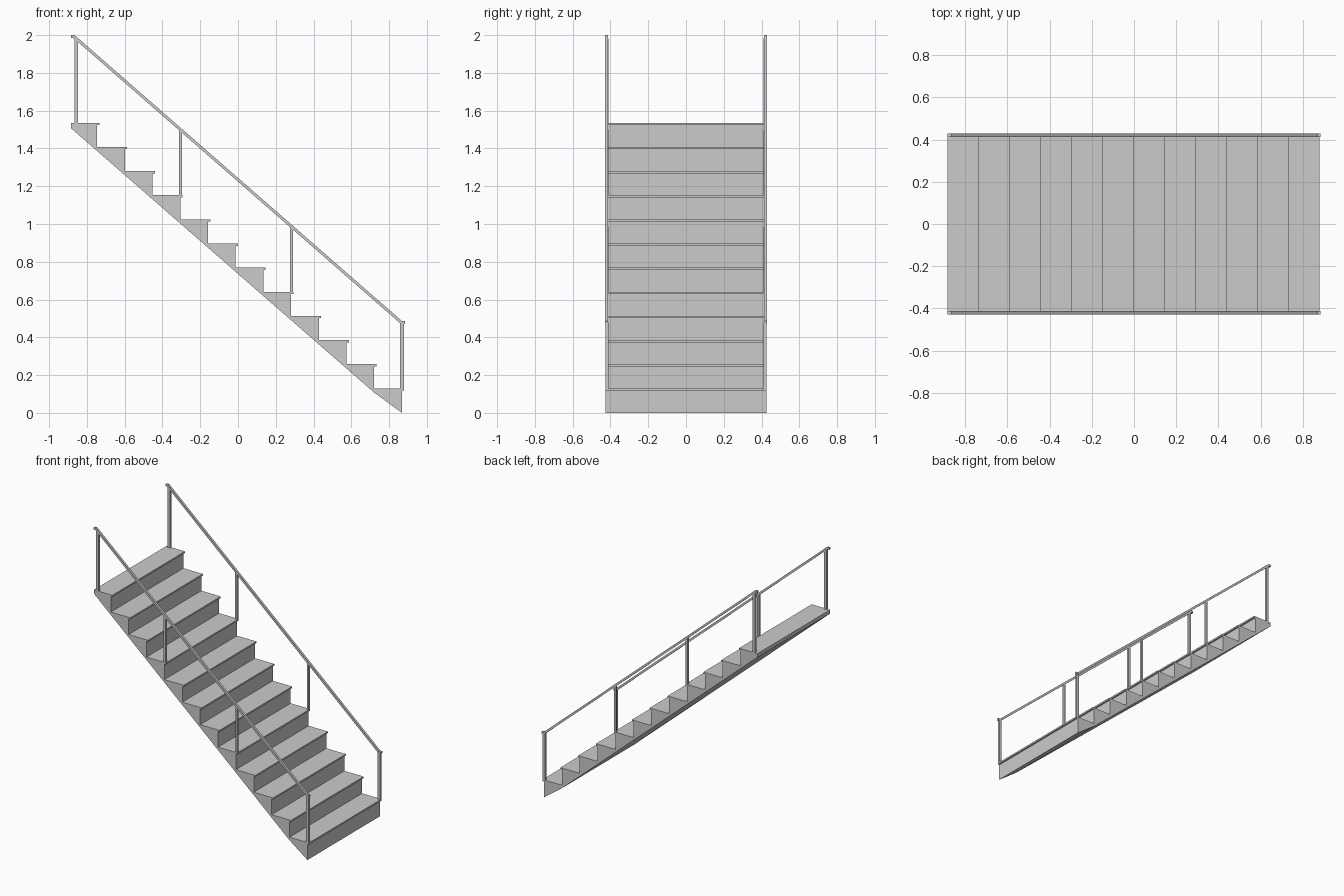
import bpy, bmesh

if "Cube" in bpy.data.objects:
    bpy.data.objects.remove(bpy.data.objects["Cube"])

STEPS, RUN, RISE = 12, 0.1467, 0.1278
NOSE_X, TOP_Z, HALF_W = 0.88, 0.13, 0.426
OVERHANG, TREAD_T = 0.012, 0.012
BACK_X = -0.885


def extrude_profile(name, pts, y0, y1):
    """Extrude an x-z outline along y into a flat-shaded solid."""
    bm = bmesh.new()
    face = bm.faces.new([bm.verts.new((x, y0, z)) for x, z in pts])
    res = bmesh.ops.extrude_face_region(bm, geom=[face])
    moved = [g for g in res["geom"] if isinstance(g, bmesh.types.BMVert)]
    bmesh.ops.translate(bm, verts=moved, vec=(0, y1 - y0, 0))
    bmesh.ops.recalc_face_normals(bm, faces=bm.faces)
    mesh = bpy.data.meshes.new(name)
    bm.to_mesh(mesh)
    bm.free()
    obj = bpy.data.objects.new(name, mesh)
    bpy.context.collection.objects.link(obj)
    return obj


# Stair flight: stepped outline with overhanging nosings, sloped underside
outline = [(NOSE_X - OVERHANG, 0.0)]
for i in range(STEPS):
    nose, top = NOSE_X - i * RUN, TOP_Z + i * RISE
    riser = nose - OVERHANG
    back = BACK_X if i == STEPS - 1 else riser - RUN
    outline += [(riser, top - TREAD_T), (nose, top - TREAD_T),
                (nose, top), (back, top)]
outline += [(BACK_X, 1.508), (0.72, 0.108)]
extrude_profile("stair_flight", outline, -HALF_W, HALF_W)

# Handrail: sloped bar with short level ends
T = 0.0075
path = [(-0.885, 1.992), (-0.868, 1.992), (0.866, 0.478), (0.884, 0.478)]
rail = [(x + d, z + T) for (x, z), d in zip(path, (0, 0.003, 0.003, 0))]
rail += [(x + d, z - T) for (x, z), d in
         reversed(list(zip(path, (0, -0.003, -0.003, 0))))]

# Posts: x centre, width, tread index
posts = [(0.868, 0.021, 0), (0.284, 0.015, 4),
         (-0.304, 0.015, 8), (-0.856, 0.019, 11)]

for side, s in (("left", 1), ("right", -1)):
    extrude_profile(f"handrail_{side}", rail, s * 0.413, s * 0.429)
    for n, (x, w, step) in enumerate(posts):
        z0 = TOP_Z + step * RISE - TREAD_T
        z1 = 1.992 - (x + 0.868) * (1.514 / 1.734)
        z1 = min(max(z1, 0.478), 1.99)
        h = w / 2
        extrude_profile(f"post_{side}_{n + 1}",
                        [(x - h, z0), (x + h, z0), (x + h, z1), (x - h, z1)],
                        s * 0.4115, s * 0.4265)
